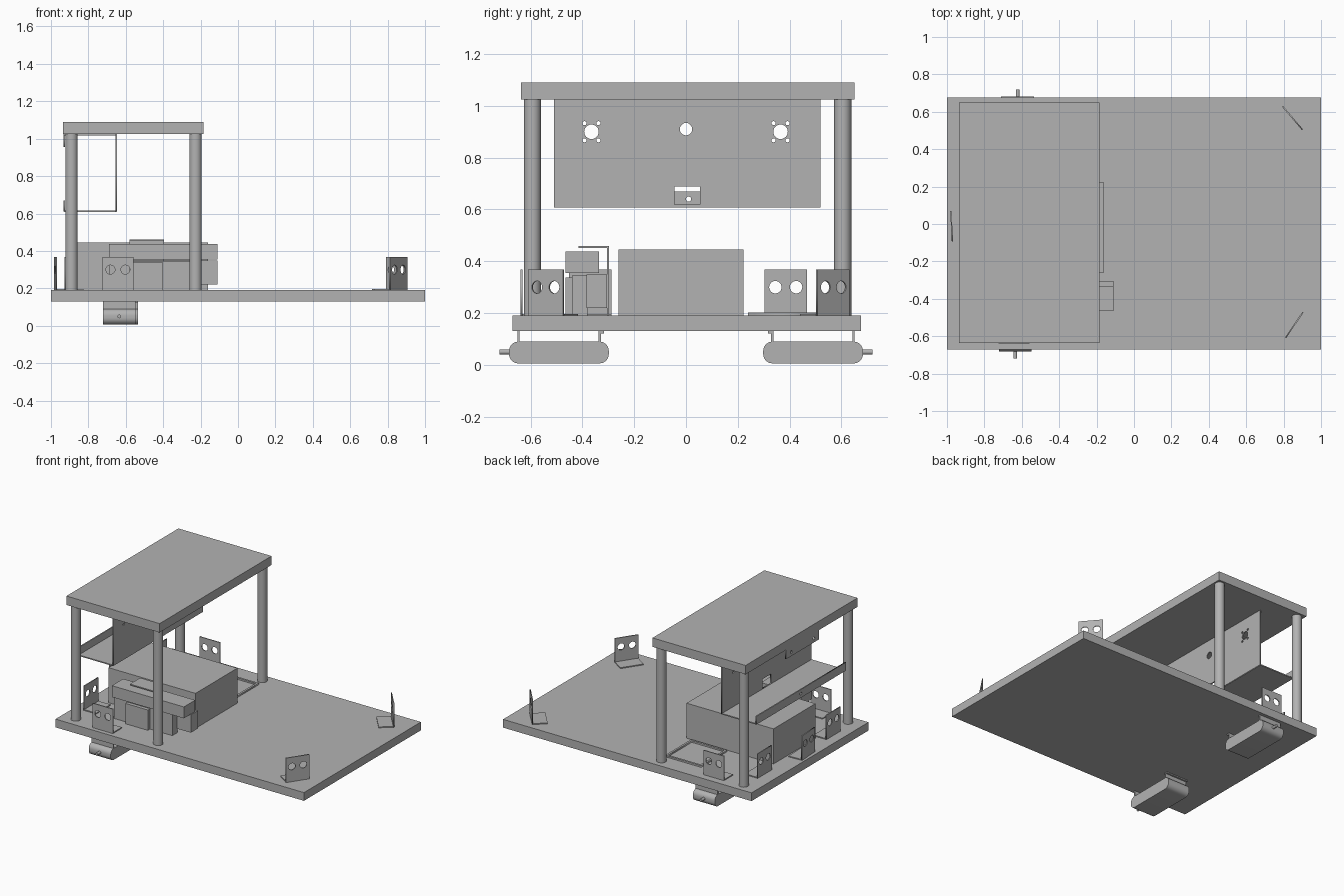
import bpy, bmesh, math
from mathutils import Matrix, Vector

if "Cube" in bpy.data.objects:
    bpy.data.objects.remove(bpy.data.objects["Cube"])

grey = bpy.data.materials.new("plain grey")
grey.use_nodes = True
GREY = (0.45, 0.45, 0.45, 1)
grey.diffuse_color = GREY
grey.node_tree.nodes["Principled BSDF"].inputs["Base Color"].default_value = GREY


def finish(name, bm, matrix=None, smooth=False):
    """Turn a bmesh into a named object."""
    if matrix:
        bm.transform(matrix)
    bmesh.ops.recalc_face_normals(bm, faces=bm.faces[:])
    mesh = bpy.data.meshes.new(name)
    bm.to_mesh(mesh)
    bm.free()
    mesh.materials.append(grey)
    obj = bpy.data.objects.new(name, mesh)
    bpy.context.collection.objects.link(obj)
    if smooth:
        bpy.ops.object.select_all(action='DESELECT')
        obj.select_set(True)
        bpy.context.view_layer.objects.active = obj
        bpy.ops.object.shade_smooth_by_angle(angle=math.radians(35))
    return obj


def box(name, x, y, z, matrix=None, round_x=0):
    """Box from three ranges; round_x rounds the edges running along x."""
    bm = bmesh.new()
    bmesh.ops.create_cube(bm, size=1)
    for v in bm.verts:
        v.co = Vector([r[0] if c < 0 else r[1] for c, r in zip(v.co, (x, y, z))])
    if round_x:
        edges = [e for e in bm.edges if abs(e.verts[0].co.x - e.verts[1].co.x) > 0.01]
        bmesh.ops.bevel(bm, geom=edges, offset=round_x, segments=8, profile=0.5, affect='EDGES')
    return finish(name, bm, matrix, smooth=round_x > 0)


def cylinder(name, radius, height, matrix):
    bm = bmesh.new()
    bmesh.ops.create_cone(bm, cap_ends=True, segments=32, radius1=radius, radius2=radius, depth=height)
    return finish(name, bm, matrix, smooth=True)


def rect(a0, a1, b0, b1):
    return [(a0, b0), (a1, b0), (a1, b1), (a0, b1)]


def circle(a, b, r, n=24):
    return [(a + r * math.cos(math.tau * i / n), b + r * math.sin(math.tau * i / n)) for i in range(n)]


def sheet(name, loops, thickness, matrix):
    """Upright sheet with holes: first loop is the outline, the rest are cut out."""
    curve = bpy.data.curves.new(name, 'CURVE')
    curve.dimensions = '2D'
    curve.fill_mode = 'BOTH'
    curve.extrude = thickness / 2
    for loop in loops:
        spline = curve.splines.new('POLY')
        spline.points.add(len(loop) - 1)
        for point, (a, b) in zip(spline.points, loop):
            point.co = (a, b, 0, 1)
        spline.use_cyclic_u = True
    temp = bpy.data.objects.new(name + " outline", curve)
    bpy.context.collection.objects.link(temp)
    graph = bpy.context.evaluated_depsgraph_get()
    mesh = bpy.data.meshes.new_from_object(temp.evaluated_get(graph))
    bm = bmesh.new()
    bm.from_mesh(mesh)
    bmesh.ops.remove_doubles(bm, verts=bm.verts[:], dist=0.0001)
    bpy.data.objects.remove(temp)
    bpy.data.curves.remove(curve)
    bpy.data.meshes.remove(mesh)
    return finish(name, bm, matrix)


STAND = Matrix.Rotation(math.pi / 2, 4, 'X')      # sheet plane to x-z
FACE_X = Matrix.Rotation(math.pi / 2, 4, 'Z') @ STAND   # sheet plane to y-z

# Decks and the four posts between them
box("base_deck", (-1, 1), (-.67, .675), (.13, .19))
box("top_deck", (-.935, -.185), (-.637, .65), (1.025, 1.09))
for x in (-.89, -.227):
    for y in (-.593, .605):
        cylinder("post", .033, .836, Matrix.Translation((x, y, .608)))

# Hanging instrument bracket: holed panel, shelf, lips and top flange
holes = [circle(0, .91, .024), rect(-.045, .055, .62, .688)]
for y in (-.365, .365):
    holes.append(circle(y, .9, .028))
    holes += [circle(y + dy, .9 + dz, .008, 12) for dy in (-.027, .027) for dz in (-.033, .033)]
sheet("bracket_panel", [rect(-.51, .52, .61, 1.024)] + holes, .008,
      Matrix.Translation((-.65, 0, 0)) @ FACE_X)
box("bracket_shelf", (-.93, -.65), (-.51, .52), (.608, .616))
sheet("shelf_lip", [rect(-.51, .52, .61, .67), circle(.01, .64, .01)], .008,
      Matrix.Translation((-.928, 0, 0)) @ FACE_X)
box("bracket_top_flange", (-.93, -.65), (-.2, .18), (1.017, 1.025))
sheet("top_lip", [rect(-.2, .18, .955, 1.024), circle(-.14, .985, .01), circle(.12, .985, .01)],
      .008, Matrix.Translation((-.928, 0, 0)) @ FACE_X)

# Battery and the stacked electronics beside it
box("battery_box", (-.86, -.16), (-.26, .222), (.19, .445))
box("upper_controller", (-.69, -.11), (-.465, -.335), (.355, .438))
box("lower_controller", (-.69, -.11), (-.385, -.305), (.22, .35))
box("controller_body", (-.69, -.22), (-.44, -.38), (.19, .345))
box("controller_cover", (-.58, -.4), (-.465, -.44), (.19, .338))
box("clamp_top", (-.58, -.395), (-.415, -.297), (.452, .46))
box("clamp_side", (-.58, -.395), (-.305, -.297), (.19, .46))

# Thin open frame lying on the deck
frame = Matrix.Translation((0, 0, .196))
sheet("floor_frame", [rect(-.5, -.21, .24, .54), rect(-.485, -.225, .255, .525)], .012, frame)

# Folded sensor brackets: x, y and turn in degrees
for x, y, turn in [(.857, -.54, 56), (.847, .567, 130.5), (-.66, .62, 180), (-.642, -.635, 0),
                   (-.9, .385, -90), (-.975, -.012, -87), (-.925, -.37, -90)]:
    place = Matrix.Translation((x, y, .19)) @ Matrix.Rotation(math.radians(turn), 4, 'Z')
    sheet("sensor_bracket", [rect(-.082, .082, 0, .178), circle(-.04, .11, .024), circle(.04, .11, .024)],
          .007, place @ STAND)
    box("sensor_bracket_foot", (-.082, .082), (0, .1), (0, .007), place)

# Drive motors under the deck, each with shaft and two hangers
for side, x in ((-1, -.635), (1, -.622)):
    span = lambda a, b: sorted((side * a, side * b))
    width = (x - .088, x + .088)
    box("motor_body", width, span(.298, .683), (.006, .09), round_x=.036)
    cylinder("motor_shaft", .01, .06,
             Matrix.Translation((x, side * .69, .05)) @ Matrix.Rotation(math.pi / 2, 4, 'X'))
    for y in (.333, .647):
        box("motor_hanger", width, span(y - .004, y + .004), (.08, .132))
    box("hanger_flange", width, span(.316, .333), (.122, .13))
